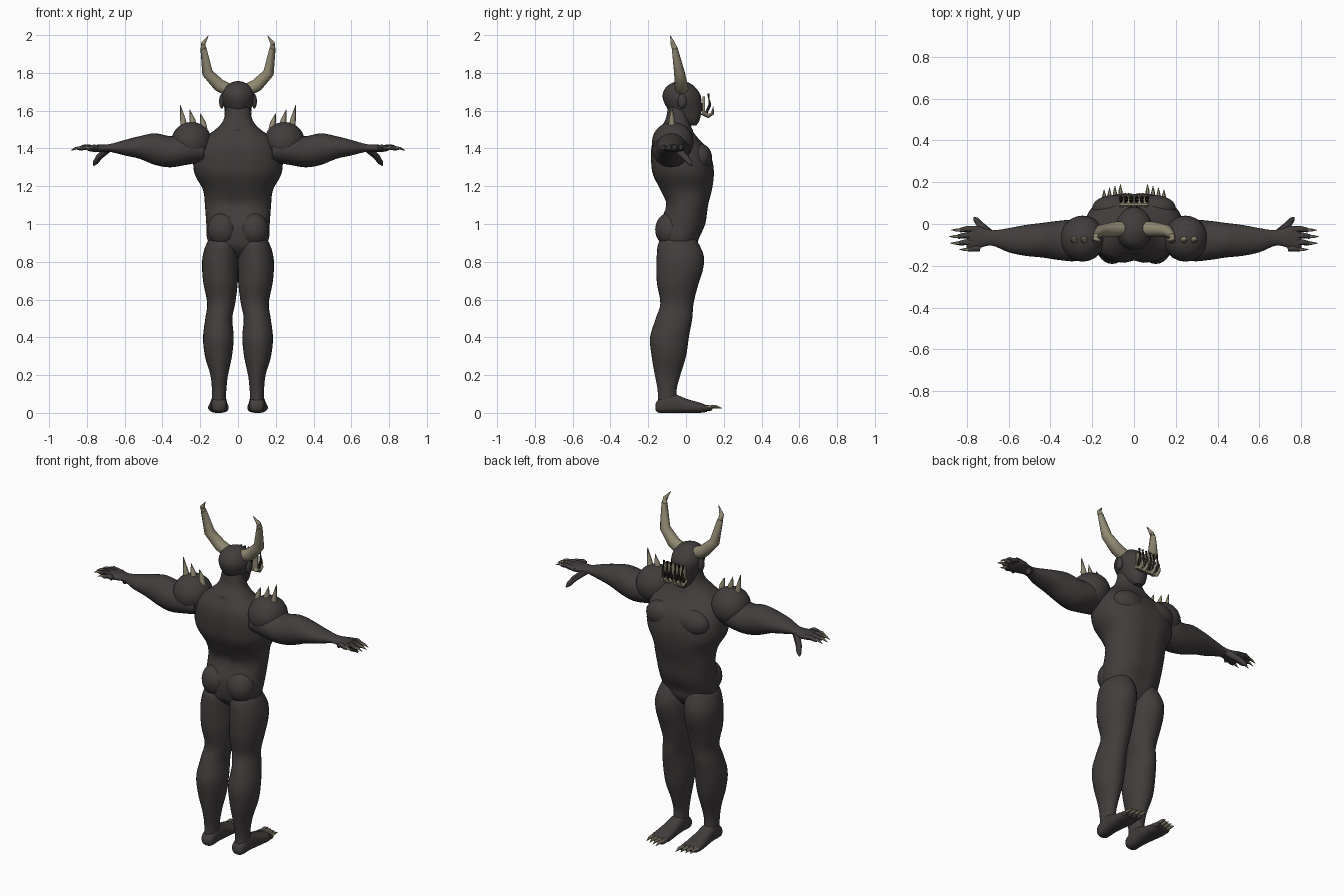
import bpy, bmesh, math
from mathutils import Vector, Matrix

cube = bpy.data.objects.get("Cube")
if cube:
    bpy.data.objects.remove(cube, do_unlink=True)


def material(name, color):
    mat = bpy.data.materials.new(name)
    mat.use_nodes = True
    mat.diffuse_color = (*color, 1)
    bsdf = next(n for n in mat.node_tree.nodes if n.type == 'BSDF_PRINCIPLED')
    bsdf.inputs["Base Color"].default_value = (*color, 1)
    bsdf.inputs["Roughness"].default_value = 0.8
    return mat


SKIN = material("charcoal skin", (0.055, 0.047, 0.047))
BONE = material("bone", (0.28, 0.25, 0.17))
IRON = material("dark iron", (0.02, 0.016, 0.013))


def finish(name, bm, mat, mirror=True, angle=45):
    """Turn the bmesh into a smooth-shaded object, mirrored left to right."""
    bmesh.ops.recalc_face_normals(bm, faces=bm.faces)
    mesh = bpy.data.meshes.new(name)
    bm.to_mesh(mesh)
    bm.free()
    mesh.materials.append(mat)
    obj = bpy.data.objects.new(name, mesh)
    bpy.context.scene.collection.objects.link(obj)
    bpy.ops.object.select_all(action='DESELECT')
    obj.select_set(True)
    bpy.context.view_layer.objects.active = obj
    bpy.ops.object.shade_smooth_by_angle(angle=math.radians(angle))
    if mirror:
        mod = obj.modifiers.new("Mirror", 'MIRROR')
        mod.use_mirror_merge = False
    return obj


def skin_rings(bm, rings):
    """Bridge a list of closed point rings and cap both ends."""
    loops = [[bm.verts.new(p) for p in ring] for ring in rings]
    n = len(loops[0])
    for a, b in zip(loops, loops[1:]):
        for i in range(n):
            j = (i + 1) % n
            bm.faces.new((a[i], a[j], b[j], b[i]))
    bm.faces.new(loops[0])
    bm.faces.new(loops[-1])


def spline(rows, steps=4):
    """Smoothly interpolate section rows."""
    rows = [Vector(r) for r in rows]
    padded = [rows[0]] + rows + [rows[-1]]
    out = []
    for a, b, c, d in zip(padded, padded[1:], padded[2:], padded[3:]):
        for k in range(steps):
            t = k / steps
            out.append(0.5 * (2 * b + (c - a) * t + (2 * a - 5 * b + 4 * c - d) * t ** 2
                              + (3 * b - a - 3 * c + d) * t ** 3))
    return out + [rows[-1]]


def loft(bm, axis, rows, sides=28, power=1.0):
    """Rows are (position, low, high, low, high) of oval sections along an axis."""
    u, v = [i for i in range(3) if i != axis]
    rings = []
    for pos, u0, u1, v0, v1 in spline(rows):
        ring = []
        for i in range(sides):
            ang = math.tau * i / sides
            c, s = math.cos(ang), math.sin(ang)
            p = Vector()
            p[axis] = pos
            p[u] = (u0 + u1) / 2 + (u1 - u0) / 2 * math.copysign(abs(c) ** power, c)
            p[v] = (v0 + v1) / 2 + (v1 - v0) / 2 * math.copysign(abs(s) ** power, s)
            ring.append(p)
        rings.append(ring)
    skin_rings(bm, rings)


def tube(bm, points, radii, sides=8):
    """Tapering tube along a path; small final radii make points."""
    pts = [Vector(p) for p in points]
    rings = []
    for i, p in enumerate(pts):
        tangent = pts[min(i + 1, len(pts) - 1)] - pts[max(i - 1, 0)]
        rot = tangent.to_track_quat('Z', 'Y')
        rings.append([p + rot @ Vector((radii[i] * math.cos(math.tau * k / sides),
                                        radii[i] * math.sin(math.tau * k / sides), 0))
                      for k in range(sides)])
    skin_rings(bm, rings)


def ellipsoid(bm, center, radii):
    mat = Matrix.Translation(center) @ Matrix.Diagonal((*radii, 1))
    bmesh.ops.create_uvsphere(bm, u_segments=24, v_segments=16, radius=1, matrix=mat)


# Torso and neck: height, half width, back, front
torso = [(0.82, 0.05, -0.08, 0.03), (0.87, 0.13, -0.13, 0.06), (0.92, 0.163, -0.145, 0.07),
         (1.0, 0.168, -0.145, 0.105), (1.1, 0.175, -0.11, 0.12), (1.18, 0.185, -0.14, 0.14),
         (1.26, 0.228, -0.178, 0.15), (1.33, 0.237, -0.188, 0.143), (1.4, 0.226, -0.187, 0.115),
         (1.45, 0.19, -0.175, 0.07), (1.5, 0.12, -0.145, 0.035), (1.55, 0.077, -0.11, 0.018),
         (1.62, 0.063, -0.095, 0.015)]
bm = bmesh.new()
loft(bm, 2, [(z, -w, w, b, f) for z, w, b, f in torso], sides=40, power=0.9)
for v in bm.verts:  # spine furrow, and a shallow line down the belly
    crease = math.exp(-(v.co.x / 0.03) ** 2)
    if v.co.z < 1.5:
        v.co.y += crease * (0.014 if v.co.y < 0 else -0.006)
finish("torso", bm, SKIN, mirror=False)

# Chest and seat muscles
bm = bmesh.new()
ellipsoid(bm, (0.1, 0.075, 1.35), (0.1, 0.063, 0.075))
finish("chest_muscles", bm, SKIN)
bm = bmesh.new()
ellipsoid(bm, (0.082, -0.085, 0.97), (0.08, 0.078, 0.09))
finish("seat_muscles", bm, SKIN)

# Legs
bm = bmesh.new()
loft(bm, 2, [(0.95, 0.05, 0.13, -0.1, 0.03), (0.9, 0.008, 0.165, -0.145, 0.065),
             (0.83, 0.0, 0.187, -0.155, 0.094), (0.76, 0.0, 0.19, -0.157, 0.09),
             (0.68, 0.002, 0.182, -0.153, 0.065), (0.58, 0.015, 0.163, -0.136, 0.04),
             (0.5, 0.03, 0.173, -0.16, 0.033), (0.4, 0.023, 0.185, -0.19, 0.015),
             (0.3, 0.032, 0.175, -0.182, 0.0), (0.2, 0.053, 0.146, -0.165, -0.03),
             (0.12, 0.062, 0.138, -0.15, -0.05), (0.05, 0.064, 0.138, -0.15, -0.04)])
finish("legs", bm, SKIN)

# Feet, toes and toe claws
bm = bmesh.new()
loft(bm, 1, [(-0.162, 0.08, 0.12, 0.015, 0.045), (-0.14, 0.062, 0.138, 0, 0.075),
             (-0.07, 0.06, 0.142, 0, 0.1), (0, 0.055, 0.15, 0, 0.075),
             (0.07, 0.05, 0.156, 0, 0.055), (0.11, 0.06, 0.148, 0.005, 0.04)], power=0.8)
claws = bmesh.new()
for i in range(4):
    x = 0.065 + 0.026 * i
    end = 0.14 - 0.008 * i
    tube(bm, [(x, 0.08, 0.03), (x, end - 0.015, 0.025), (x, end, 0.02)], [0.016, 0.015, 0.008])
    tube(claws, [(x, end - 0.02, 0.03), (x, end + 0.02, 0.033), (x, end + 0.05, 0.025)],
         [0.011, 0.009, 0.001], sides=6)
finish("feet", bm, SKIN)
finish("toe_claws", claws, BONE)

# Shoulder caps with bone spikes
bm = bmesh.new()
ellipsoid(bm, (0.246, -0.07, 1.435), (0.107, 0.11, 0.105))
finish("shoulders", bm, SKIN)
bm = bmesh.new()
for x, base, tip in ((0.18, 1.5, 1.585), (0.235, 1.51, 1.605), (0.285, 1.51, 1.63)):
    tube(bm, [(x, -0.075, base), (x + 0.006, -0.075, base + 0.04), (x + 0.02, -0.075, tip)],
         [0.019, 0.015, 0.001])
finish("shoulder_spikes", bm, BONE)

# Arms, running out into the palms
bm = bmesh.new()
loft(bm, 0, [(0.18, -0.16, 0.0, 1.33, 1.45), (0.28, -0.178, 0.02, 1.312, 1.47),
             (0.36, -0.172, 0.015, 1.3, 1.465), (0.44, -0.16, 0.005, 1.313, 1.48),
             (0.52, -0.152, -0.005, 1.345, 1.465), (0.6, -0.135, -0.02, 1.363, 1.445),
             (0.68, -0.103, -0.03, 1.382, 1.423), (0.74, -0.115, -0.012, 1.38, 1.42),
             (0.785, -0.125, -0.012, 1.385, 1.415), (0.8, -0.115, -0.025, 1.392, 1.408)])
finish("arms", bm, SKIN)

# Fingers, thumbs and finger claws
bm, claws = bmesh.new(), bmesh.new()
for y, end in ((-0.024, 0.83), (-0.055, 0.84), (-0.087, 0.835), (-0.117, 0.79)):
    out = y - 0.005
    tube(bm, [(0.74, y, 1.4), (end - 0.03, y, 1.408), (end, out, 1.4), (end + 0.01, out, 1.396)],
         [0.014, 0.014, 0.011, 0.005])
    tube(claws, [(end - 0.01, out, 1.404), (end + 0.02, out, 1.402), (end + 0.045, out, 1.39)],
         [0.009, 0.007, 0.001], sides=6)
tube(bm, [(0.69, -0.045, 1.395), (0.735, -0.005, 1.355), (0.755, 0.02, 1.325), (0.765, 0.03, 1.31)],
     [0.02, 0.017, 0.014, 0.004])
finish("fingers", bm, SKIN)
finish("finger_claws", claws, BONE)

# Head: height, half width, back, front
head = [(1.522, 0.025, 0.015, 0.055), (1.55, 0.048, -0.03, 0.072), (1.6, 0.066, -0.09, 0.082),
        (1.65, 0.084, -0.118, 0.082), (1.69, 0.085, -0.123, 0.074), (1.73, 0.065, -0.1, 0.042),
        (1.75, 0.033, -0.065, 0.01), (1.756, 0.008, -0.035, -0.02)]
bm = bmesh.new()
loft(bm, 2, [(z, -w, w, b, f) for z, w, b, f in head])
ellipsoid(bm, (0, 0.08, 1.62), (0.013, 0.018, 0.022))
finish("head", bm, SKIN, mirror=False)
bm = bmesh.new()
ellipsoid(bm, (0.086, -0.02, 1.65), (0.014, 0.024, 0.038))
finish("ears", bm, SKIN)

# Horns
bm = bmesh.new()
tube(bm, [(0.05, -0.022, 1.71), (0.1, -0.025, 1.735), (0.162, -0.035, 1.8),
          (0.183, -0.06, 1.93), (0.185, -0.07, 1.955), (0.156, -0.083, 1.998)],
     [0.036, 0.035, 0.029, 0.016, 0.013, 0.001], sides=10)
finish("horns", bm, BONE)

# Face guard: bone plate, iron bars and curved tusks
bm = bmesh.new()
bmesh.ops.create_cube(bm, size=1, matrix=Matrix.Translation((0, 0.094, 1.625))
                      @ Matrix.Diagonal((0.13, 0.012, 0.1, 1)))
finish("guard_plate", bm, BONE, mirror=False)
bm = bmesh.new()
for x in (0.014, 0.038, 0.062):
    tube(bm, [(x, 0.108, 1.59), (x, 0.126, 1.63), (x, 0.118, 1.69)], [0.008, 0.009, 0.007], sides=6)
finish("guard_bars", bm, IRON)
bm = bmesh.new()
for x in (0.026, 0.058):
    tube(bm, [(x, 0.085, 1.59), (x, 0.12, 1.572), (x, 0.14, 1.585), (x, 0.145, 1.625)],
         [0.013, 0.012, 0.009, 0.001])
finish("tusks", bm, BONE)
